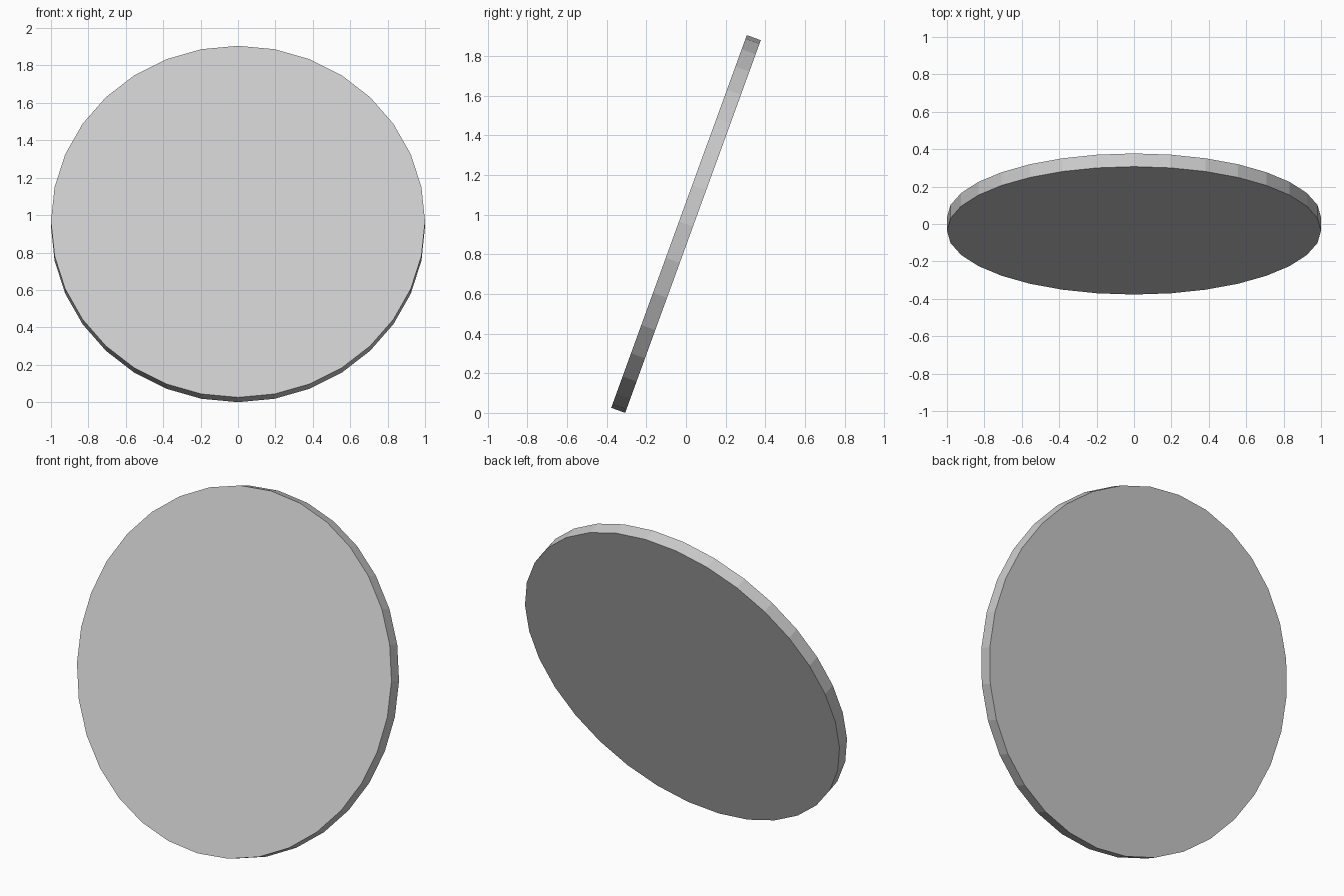
import bpy, bmesh, random
from math import radians, cos
from mathutils import Vector, Matrix

if "Cube" in bpy.data.objects:
    bpy.data.objects.remove(bpy.data.objects["Cube"])

random.seed(4)
TILT = radians(20)
RADIUS, THICK = 1.0, 0.075

# Shard centres as seen from the front (x, z)
CENTRES = [
    (0, 1.83), (.22, 1.8), (-.27, 1.78), (-.57, 1.62), (-.33, 1.64), (.5, 1.68),
    (.33, 1.57), (.2, 1.55), (.08, 1.5), (-.06, 1.62), (-.2, 1.55), (-.78, 1.5),
    (-.84, 1.29), (-.57, 1.45), (-.35, 1.5), (-.13, 1.43), (.59, 1.57), (.7, 1.55),
    (.5, 1.47), (.78, 1.45), (.42, 1.3), (.78, 1.22), (.96, 1.2), (.02, 1.2),
    (-.28, 1.25), (-.55, 1.25), (-.85, 1.02), (-.5, 1.03), (-.9, .74), (-.6, .8),
    (-.2, .8), (.04, .94), (.4, 1.08), (.53, .9), (.86, .96), (.97, .92),
    (.97, 1.02), (.13, .72), (.27, .86), (.62, .68), (.87, .66), (.4, .66),
    (.2, .5), (-.33, .53), (-.62, .5), (-.8, .46), (.45, .48), (.52, .38),
    (.66, .47), (-.03, .28), (.22, .3), (-.27, .3), (-.56, .23), (-.42, .2),
    (-.25, .16), (-.1, .12), (.1, .13), (.3, .17), (.5, .2), (-.02, .07),
    (-.97, .93), (.65, 1.1),
]

# Seeds in the flat disc's own plane, with a little depth so cracks slant
seeds = [Vector((x, (z - 0.965) / cos(TILT), random.uniform(-.02, .02)))
         for x, z in CENTRES]

# Disc stands on its edge, leaning back
stand = (Matrix.Translation((0, 0, 0.9525))
         @ Matrix.Rotation(radians(90) - TILT, 4, 'X'))


def make_shard(index, seed):
    """Cut the disc down to the region nearest one seed."""
    bm = bmesh.new()
    bmesh.ops.create_cone(bm, cap_ends=True, segments=32, radius1=RADIUS,
                          radius2=RADIUS, depth=THICK)
    for other in sorted(seeds, key=lambda s: (s - seed).length)[1:]:
        cut = bmesh.ops.bisect_plane(
            bm, geom=bm.verts[:] + bm.edges[:] + bm.faces[:], dist=1e-6,
            plane_co=(seed + other) / 2, plane_no=(other - seed).normalized(),
            clear_outer=True)
        rim = [e for e in cut['geom_cut']
               if isinstance(e, bmesh.types.BMEdge) and e.is_boundary]
        if len(rim) > 2:
            bmesh.ops.contextual_create(bm, geom=rim)
    bmesh.ops.recalc_face_normals(bm, faces=bm.faces)
    bm.transform(stand)
    name = f"disc_shard_{index:02d}"
    mesh = bpy.data.meshes.new(name)
    bm.to_mesh(mesh)
    bm.free()
    bpy.context.collection.objects.link(bpy.data.objects.new(name, mesh))


# Fractured disc
for i, s in enumerate(seeds, 1):
    make_shard(i, s)
